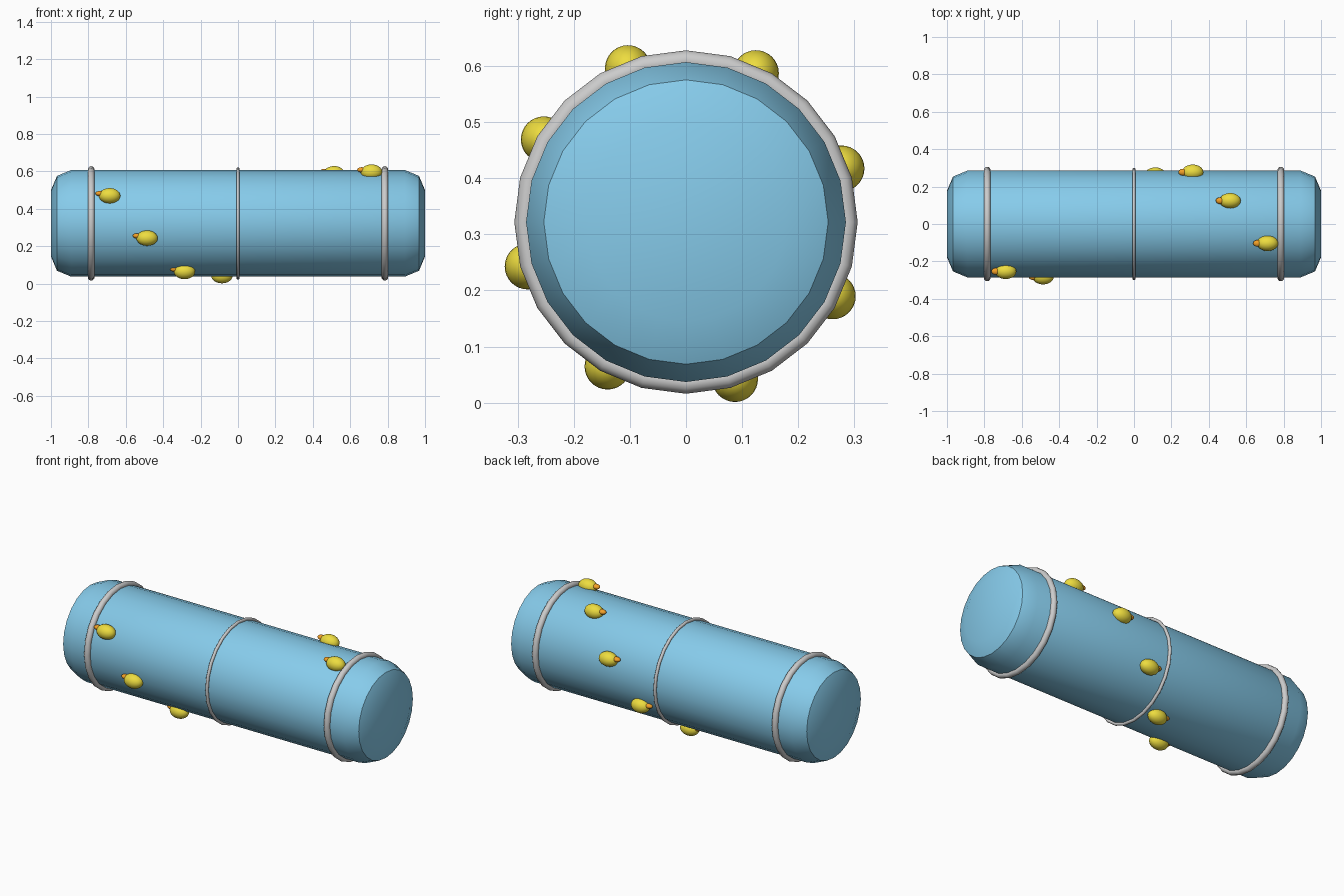
import bpy, bmesh
from math import sin, cos, pi, radians

if "Cube" in bpy.data.objects:
    bpy.data.objects.remove(bpy.data.objects["Cube"])

CZ, R = 0.322, 0.285


def material(name, rgb):
    m = bpy.data.materials.new(name)
    m.diffuse_color = (*rgb, 1)
    m.use_nodes = True
    m.node_tree.nodes["Principled BSDF"].inputs["Base Color"].default_value = m.diffuse_color
    return m


blue = material("sky_blue", (0.24, 0.60, 0.83))
yellow = material("yellow", (0.85, 0.72, 0.05))
orange = material("orange", (0.90, 0.35, 0.02))


def ring(name, x, tube, major):
    bpy.ops.mesh.primitive_torus_add(location=(x, 0, CZ), rotation=(0, pi / 2, 0),
                                     major_radius=major, minor_radius=tube,
                                     major_segments=24, minor_segments=12)
    o = bpy.context.object
    o.name = name
    bpy.ops.object.shade_smooth()


def ellipsoid(name, loc, size, mat):
    bpy.ops.mesh.primitive_uv_sphere_add(segments=24, ring_count=16, radius=1, location=loc)
    o = bpy.context.object
    o.name = name
    o.scale = size
    o.data.materials.append(mat)
    bpy.ops.object.shade_smooth()


# Bolster body: lathed profile with rounded ends
N = 24
half = [(0.892, R), (0.968, 0.2534), (1.0, 0.177)]
profile = [(-x, r) for x, r in reversed(half)] + half
bm = bmesh.new()
loops = [[bm.verts.new((x, r * sin(2 * pi * i / N), CZ + r * cos(2 * pi * i / N)))
          for i in range(N)] for x, r in profile]
for a, b in zip(loops, loops[1:]):
    for i in range(N):
        j = (i + 1) % N
        bm.faces.new((a[i], a[j], b[j], b[i]))
bm.faces.new(loops[0])
bm.faces.new(loops[-1])
bmesh.ops.recalc_face_normals(bm, faces=bm.faces)
mesh = bpy.data.meshes.new("bolster_body")
bm.to_mesh(mesh)
bm.free()
body = bpy.data.objects.new("bolster_body", mesh)
bpy.context.collection.objects.link(body)
mesh.materials.append(blue)
bpy.context.view_layer.objects.active = body
body.select_set(True)
bpy.ops.object.shade_smooth_by_angle(angle=radians(30))

# Piping rings
ring("end_piping_left", -0.785, 0.018, 0.288)
ring("end_piping_right", 0.785, 0.018, 0.288)
ring("middle_seam", 0, 0.009, 0.291)

# Small ducks spiralling around the body
for i in range(8):
    a = 2.615 + 0.8 * i
    x, y, z = -0.686 + 0.2 * i, 0.293 * cos(a), CZ + 0.293 * sin(a)
    ellipsoid(f"duck_body_{i + 1}", (x, y, z), (0.057, 0.041, 0.041), yellow)
    ellipsoid(f"duck_beak_{i + 1}", (x - 0.052, y, z + 0.012), (0.025, 0.018, 0.014), orange)
